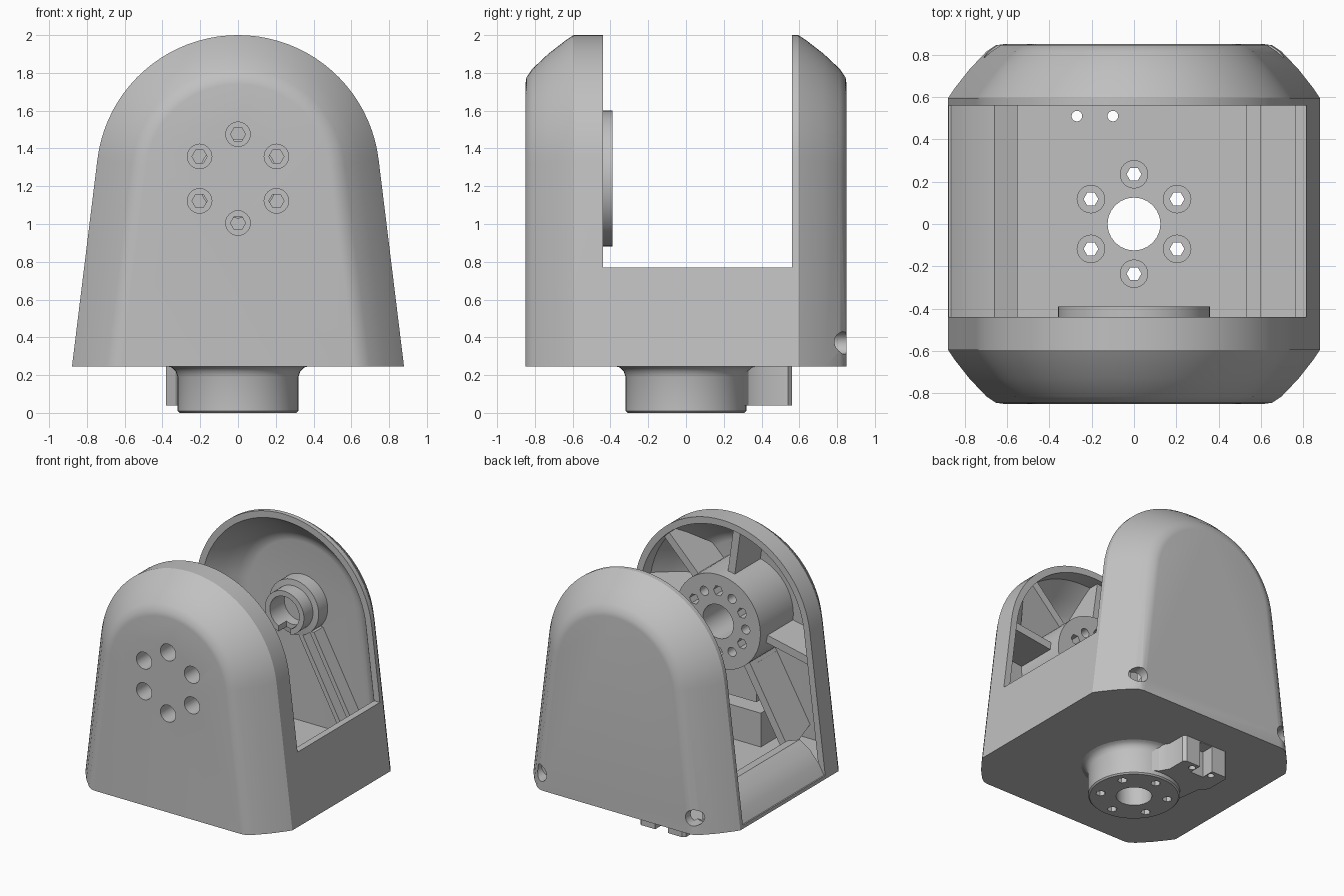
import bpy, bmesh
from math import cos, sin, tan, pi, radians

if "Cube" in bpy.data.objects:
    bpy.data.objects.remove(bpy.data.objects["Cube"])

grey = bpy.data.materials.new("light grey plastic")
grey.use_nodes = True
GREY = (0.53, 0.53, 0.53, 1)
grey.diffuse_color = GREY
grey.node_tree.nodes["Principled BSDF"].inputs["Base Color"].default_value = GREY

AXLE = 1.24      # height of the joint axis
BOLT_R = 0.235   # bolt circle radius
SIXTHS = [radians(90 + 60 * k) for k in range(6)]


def loft(name, rings):
    """Solid through closed rings of equal length, capped at both ends."""
    bm = bmesh.new()
    loops = [[bm.verts.new(p) for p in ring] for ring in rings]
    n = len(loops[0])
    for a, b in zip(loops, loops[1:]):
        for i in range(n):
            j = (i + 1) % n
            bm.faces.new((a[i], a[j], b[j], b[i]))
    bm.faces.new(loops[0])
    bm.faces.new(loops[-1])
    bmesh.ops.recalc_face_normals(bm, faces=bm.faces)
    mesh = bpy.data.meshes.new(name)
    bm.to_mesh(mesh)
    bm.free()
    obj = bpy.data.objects.new(name, mesh)
    bpy.context.collection.objects.link(obj)
    mesh.materials.append(grey)
    return obj


def place(pts, t, axis):
    return [(u, t, v) if axis == "y" else (u, v, t) for u, v in pts]


def prism(name, pts, a, b, axis="y"):
    return loft(name, [place(pts, a, axis), place(pts, b, axis)])


def circle(r, u=0, v=0, n=48):
    return [(u + r * cos(2 * pi * i / n), v + r * sin(2 * pi * i / n)) for i in range(n)]


def lathe(name, steps, axis, u=0, v=0):
    """Turned solid from (radius, position) steps."""
    return loft(name, [place(circle(r, u, v), t, axis) for r, t in steps])


def box(name, x0, x1, y0, y1, z0, z1):
    return prism(name, [(x0, y0), (x1, y0), (x1, y1), (x0, y1)], z0, z1, "z")


def hole(u, v, r, a, b, axis, sides=24):
    return prism("cutter", circle(r, u, v, sides), a, b, axis)


def cut(obj, cutters):
    bpy.context.view_layer.objects.active = obj
    for c in cutters:
        mod = obj.modifiers.new("cut", "BOOLEAN")
        mod.operation, mod.solver, mod.object = "DIFFERENCE", "EXACT", c
        bpy.ops.object.modifier_apply(modifier=mod.name)
        bpy.data.objects.remove(c)


def arch(inset, base):
    """Round-topped outline with sides that spread towards the base."""
    r, lean = 0.75 - inset, radians(7)
    arc = [lean + (pi - 2 * lean) * i / 40 for i in range(41)]
    pts = [(r * cos(a), 1.25 + r * sin(a)) for a in arc]
    foot = pts[0][0] + (pts[0][1] - base) * tan(lean)
    return [(foot, base)] + pts + [(-foot, base)]


def arch_body(name, steps, base):
    """Arch solid, front and back alike, from (inset, distance) steps."""
    both = [(i, -y) for i, y in steps] + [(i, y) for i, y in reversed(steps)]
    return loft(name, [place(arch(i, base), y, "y") for i, y in both])


# Hollow housing with two arms and softened shoulders
housing = arch_body("housing", [(0.26, 0.85), (0.225, 0.845), (0.18, 0.815),
                                (0.1, 0.73), (0.03, 0.64), (0, 0.595)], 0.245)
cavity = arch_body("cutter", [(0.3, 0.79), (0.265, 0.785), (0.22, 0.755),
                              (0.14, 0.67), (0.05, 0.56)], 0.32)
slot = prism("cutter", [(1.1, 0.77), (1.1, 2.2), (-1.1, 2.2), (-1.1, 0.27),
                        (-0.86, 0.27), (-0.7, 0.44), (-0.7, 0.77)], -0.44, 0.56)
cut(housing, [cavity, slot])

# Joint boss inside the front arm
front_boss = lathe("front_boss", [(0.36, -0.82), (0.36, -0.39)], "y", 0, AXLE)
cut(front_boss, [hole(0, AXLE, 0.13, -0.7, -0.3, "y")])
for a in SIXTHS:
    u, v = BOLT_R * cos(a), AXLE + BOLT_R * sin(a)
    for part in (housing, front_boss):
        cut(part, [hole(u, v, 0.065, -0.95, -0.55, "y")])
    cut(front_boss, [hole(u, v, 0.04, -0.6, -0.3, "y", 6)])
    s, t = BOLT_R * cos(a + pi / 6), AXLE + BOLT_R * sin(a + pi / 6)
    cut(front_boss, [hole(s, t, 0.035, -0.6, -0.3, "y")])


# Ribs from the boss to the shell
def rib(angle, reach, deep):
    ca, sa = cos(radians(angle)), sin(radians(angle))
    side = [(0.3, -0.8), (deep, -0.8), (reach, -0.57), (reach, -0.48), (0.3, -0.48)]
    loft("front_rib", [[(r * ca - s * sa, y, AXLE + r * sa + s * ca) for r, y in side]
                       for s in (-0.03, 0.03)])


for angle in (45, 98):
    rib(angle, 0.71, 0.48)
for angle in (8, 192):
    rib(angle, 0.74, 0.5)
for angle in (240, 300):
    rib(angle, 1.02, 0.95)

# Stepped blocks low in the front arm
box("upper_block", -0.22, 0.22, -0.8, -0.54, 0.62, 0.92)
box("lower_block", -0.3, 0.3, -0.8, -0.48, 0.3, 0.58)

# Bearing seat and cable rails inside the back arm
seat = lathe("back_bearing_seat", [(0.21, 0.81), (0.21, 0.68), (0.165, 0.675),
                                   (0.165, 0.565)], "y", 0, AXLE)
cut(seat, [hole(0, AXLE, 0.125, 0.5, 0.74, "y"),
           box("cutter", -0.05, 0.05, 0.5, 0.66, AXLE - 0.3, AXLE)])
for s in (-0.06, 0.06):
    prism("cable_rail", [(0.07 + s, 1.09), (0.11 + s, 1.09), (0.54 + s, 0.3), (0.5 + s, 0.3)],
          0.68, 0.81)

# Ramp closing one side of the slot, ridge along the other
prism("side_ramp", [(-0.877, 0.25), (-0.82, 0.35), (-0.75, 0.43), (-0.66, 0.49),
                    (-0.55, 0.45), (-0.55, 0.3), (-0.8, 0.26)], -0.44, 0.56)
prism("floor_ridge", [(0.53, 0.3), (0.53, 0.42), (0.6, 0.42), (0.6, 0.3)], -0.44, 0.56)

# Turned foot under the floor
foot = lathe("foot", [(0.31, 0), (0.32, 0.01), (0.32, 0.19), (0.33, 0.22),
                      (0.35, 0.24), (0.385, 0.25)], "z")
# Side tab on the foot
tab = prism("foot_tab", [(-0.3, 0.08), (-0.33, 0.3), (-0.38, 0.36), (-0.38, 0.54),
                         (-0.36, 0.56), (-0.01, 0.56), (0.01, 0.54), (0.01, 0.4),
                         (0.05, 0.33), (0.12, 0.29), (0, 0.2)], 0.04, 0.26, "z")
cut(tab, [box("cutter", -0.24, -0.13, 0.46, 0.7, 0, 0.24),
          hole(0, 0, 0.3, 0, 0.3, "z")])

# Floor holes through the housing and foot
for part in (housing, foot):
    cut(part, [hole(0, 0, 0.125, -0.1, 0.4, "z")])
    for a in SIXTHS:
        u, v = BOLT_R * cos(a), BOLT_R * sin(a)
        cut(part, [hole(u, v, 0.035, -0.1, 0.4, "z", 6)])
        if part is housing:
            cut(part, [hole(u, v, 0.065, 0.28, 0.4, "z")])
for x in (-0.27, -0.1):
    for part in (housing, tab):
        cut(part, [hole(x, 0.51, 0.025, -0.1, 0.4, "z")])

# Screw holes at the lower back corners
for x in (-0.65, 0.65):
    cut(housing, [hole(x, 0.37, 0.06, 0.74, 1, "y")])

# Smooth curves, crisp edges
bpy.ops.object.select_all(action="DESELECT")
for obj in bpy.context.scene.objects:
    if obj.type == "MESH" and grey.name in obj.data.materials:
        obj.select_set(True)
        bpy.context.view_layer.objects.active = obj
bpy.ops.object.shade_smooth_by_angle(angle=radians(30))
